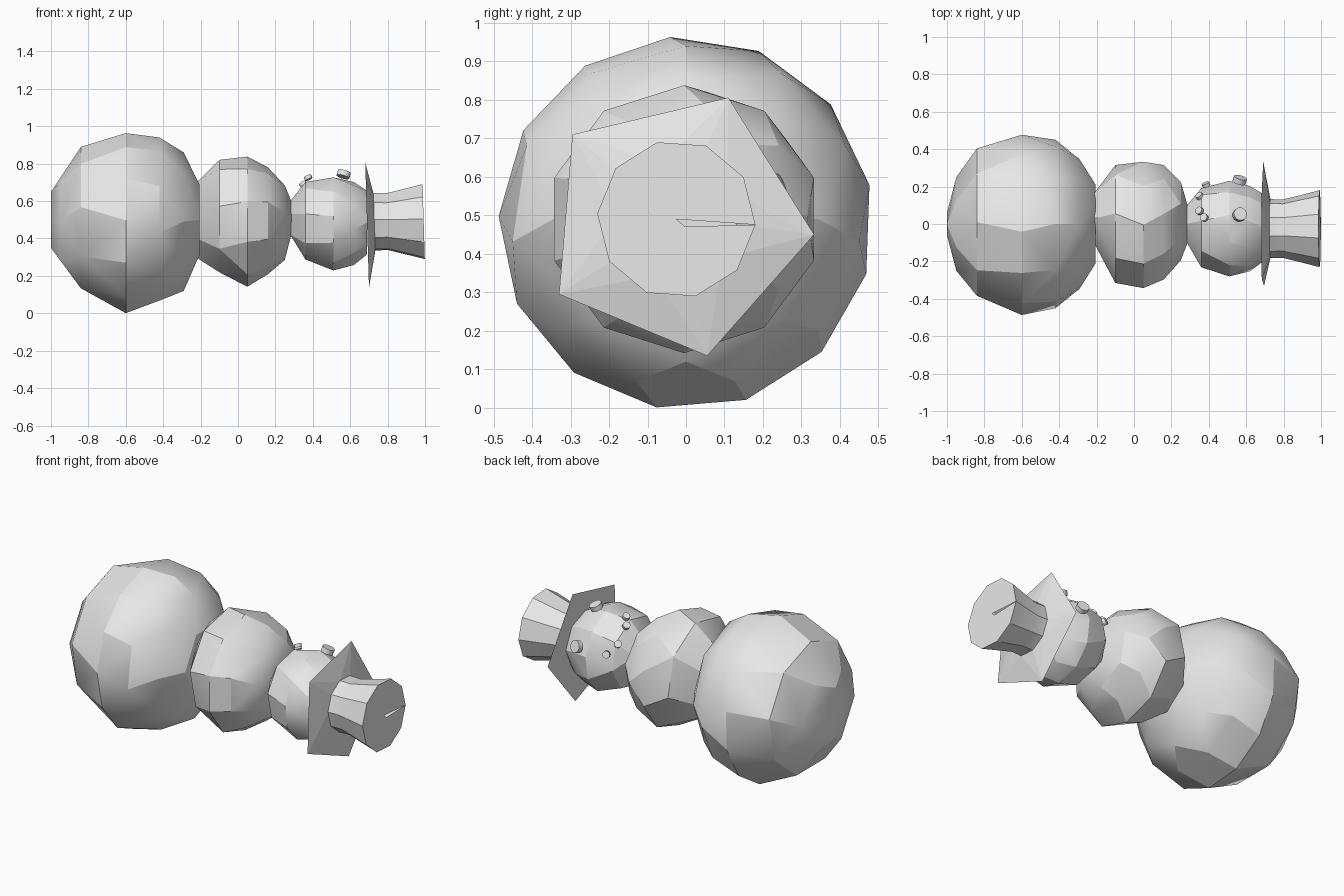
import bpy, bmesh, math
from mathutils import Vector

if "Cube" in bpy.data.objects:
    bpy.data.objects.remove(bpy.data.objects["Cube"])

grey = bpy.data.materials.new("plain_grey")
grey.use_nodes = True
grey.diffuse_color = (0.8, 0.8, 0.8, 1)
grey.node_tree.nodes["Principled BSDF"].inputs["Base Color"].default_value = (0.8, 0.8, 0.8, 1)


def finish(name, bm, angle=30):
    bmesh.ops.recalc_face_normals(bm, faces=bm.faces[:])
    mesh = bpy.data.meshes.new(name)
    bm.to_mesh(mesh)
    bm.free()
    mesh.materials.append(grey)
    obj = bpy.data.objects.new(name, mesh)
    bpy.context.collection.objects.link(obj)
    bpy.ops.object.select_all(action='DESELECT')
    obj.select_set(True)
    bpy.context.view_layer.objects.active = obj
    bpy.ops.object.shade_smooth_by_angle(angle=math.radians(angle))
    return obj


def ring(x, cy, cz, ry, rz, n, phase):
    """Points of an elliptical ring around the x axis."""
    angles = [math.radians(phase) + math.tau * i / n for i in range(n)]
    return [Vector((x, cy + ry * math.cos(a), cz + rz * math.sin(a))) for a in angles]


def hull(name, points, angle=30):
    bm = bmesh.new()
    for p in points:
        bm.verts.new(p)
    result = bmesh.ops.convex_hull(bm, input=bm.verts[:])
    loose = [v for v in bm.verts if not v.link_faces]
    bmesh.ops.delete(bm, geom=loose, context='VERTS')
    return finish(name, bm, angle)


# Faceted snowballs: staggered rings (x, cy, cz, ry, rz, count, phase)
balls = {
    "bottom_snowball": [
        (-1.00, 0.00, 0.50, 0.06, 0.15, 4, 90),
        (-0.95, 0.00, 0.49, 0.25, 0.24, 6, 0),
        (-0.84, 0.01, 0.50, 0.40, 0.39, 9, 90),
        (-0.60, 0.00, 0.48, 0.487, 0.485, 13, -99),
        (-0.42, 0.00, 0.495, 0.455, 0.445, 11, 90),
        (-0.29, 0.00, 0.49, 0.345, 0.37, 8, -90),
        (-0.205, 0.00, 0.50, 0.21, 0.215, 6, 60)],
    "middle_snowball": [
        (-0.21, 0.03, 0.50, 0.16, 0.21, 6, 90),
        (-0.10, 0.00, 0.52, 0.32, 0.305, 8, 80),
        (0.05, -0.005, 0.49, 0.355, 0.348, 10, -90),
        (0.16, 0.00, 0.495, 0.315, 0.29, 9, 80),
        (0.25, 0.015, 0.495, 0.215, 0.21, 7, -90),
        (0.285, 0.00, 0.50, 0.11, 0.10, 5, 90)],
    "head": [
        (0.28, 0.00, 0.50, 0.10, 0.10, 5, 90),
        (0.36, -0.02, 0.495, 0.215, 0.21, 8, 80),
        (0.51, -0.025, 0.483, 0.258, 0.254, 11, -90),
        (0.62, -0.025, 0.48, 0.23, 0.225, 10, 80),
        (0.69, -0.02, 0.485, 0.18, 0.17, 8, 45)],
}
for name, rings in balls.items():
    hull(name, [p for r in rings for p in ring(*r)], 22)


# Hat, leaning slightly
def lean(points):
    return [p + Vector((-0.03 * (p.z - 0.48), 0, 0)) for p in points]


# Five-sided brim rising towards the crown
brim = [Vector((0.69, y, z)) for y, z in
        ((0.11, 0.806), (0.333, 0.45), (0.055, 0.135), (-0.33, 0.295), (-0.295, 0.71))]
hull("hat_brim", lean(brim + ring(0.73, -0.025, 0.487, 0.155, 0.155, 10, -4)), 5)

# Flared ten-sided crown with a thin slit in its flat top
bm = bmesh.new()
rows = []
for x, r in ((0.728, 0.158), (0.80, 0.157), (0.993, 0.206)):
    rows.append([bm.verts.new(p) for p in lean(ring(x, -0.025, 0.49, r, r, 10, -4))])
for low, high in zip(rows, rows[1:]):
    for i in range(10):
        j = (i + 1) % 10
        bm.faces.new((low[i], low[j], high[j], high[i]))
top = rows[-1]
a, b = [bm.verts.new(p) for p in
        lean([Vector((0.993, -0.025, 0.49)), Vector((0.993, -0.025, 0.47))])]
for i in range(9):
    bm.faces.new((a, top[i], top[i + 1]))
bm.faces.new((b, top[9], top[0]))
bm.faces.new((a, top[9], b))
finish("hat_crown", bm, 20)


# Eyes and mouth: round buttons facing away from the head centre
def button(name, place, radius, depth):
    bm = bmesh.new()
    bmesh.ops.create_cone(bm, cap_ends=True, segments=12, radius1=radius,
                          radius2=radius, depth=depth)
    obj = finish(name, bm, 35)
    obj.location = place
    facing = Vector(place) - Vector((0.49, -0.025, 0.48))
    obj.rotation_euler = facing.to_track_quat('Z', 'Y').to_euler()


for i, place in enumerate([(0.565, 0.05, 0.743), (0.565, 0.235, 0.57)]):
    button(f"eye_{i + 1}", place, 0.036, 0.03)
for i, place in enumerate([(0.375, 0.035, 0.725), (0.35, 0.07, 0.69),
                           (0.35, 0.15, 0.61), (0.385, 0.21, 0.56)]):
    button(f"mouth_button_{i + 1}", place, 0.021, 0.02)
